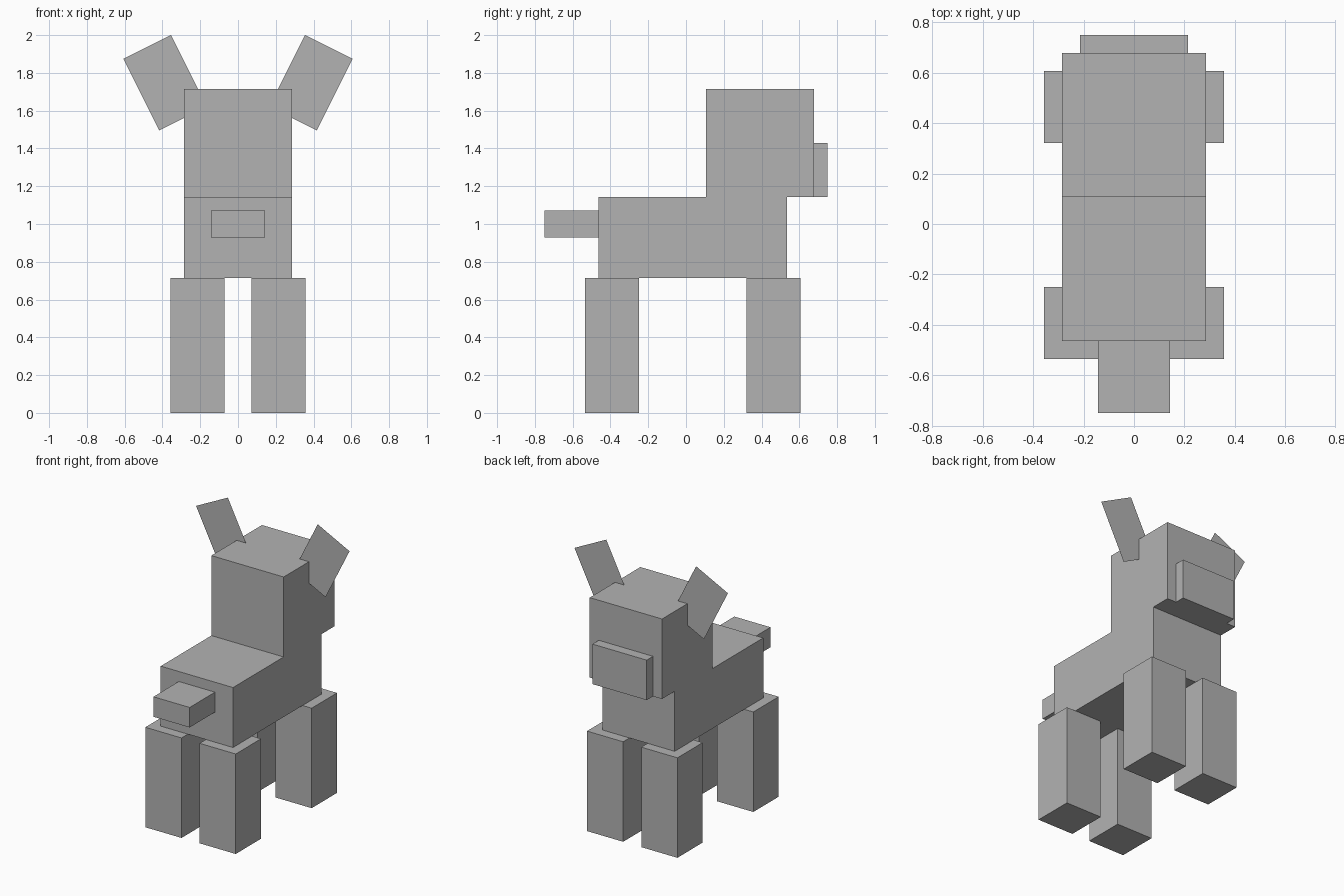
import bpy
import math

cube = bpy.data.objects.get("Cube")
if cube:
    bpy.data.objects.remove(cube, do_unlink=True)

U = 1 / 14  # modelling unit: the body is 14 units long

grey = bpy.data.materials.new("plain grey")
grey.use_nodes = True
colour = (0.45, 0.45, 0.45, 1)
grey.diffuse_color = colour
grey.node_tree.nodes["Principled BSDF"].inputs["Base Color"].default_value = colour


def finish(name):
    obj = bpy.context.object
    obj.name = obj.data.name = name
    obj.data.materials.append(grey)
    return obj


def box(name, x, y, z):
    """Box between (low, high) limits given in units."""
    spans = (x, y, z)
    bpy.ops.mesh.primitive_cube_add(size=1, location=[(a + b) / 2 * U for a, b in spans])
    bpy.context.object.scale = [(b - a) * U for a, b in spans]
    bpy.ops.object.transform_apply(location=False, rotation=False, scale=True)
    return finish(name)


# Torso, head, snout and tail
box("body", (-4, 4), (-6.5, 7.5), (10, 16))
box("head", (-4, 4), (1.5, 9.5), (16, 24))
box("snout", (-3, 3), (9.5, 10.5), (16, 20))
box("tail", (-2, 2), (-10.5, -6.5), (13, 15))

for side, s in (("left", 1), ("right", -1)):
    # Legs
    x = sorted((s, s * 5))
    box(f"tail_end_{side}_leg", x, (-7.5, -3.5), (0, 10))
    box(f"head_end_{side}_leg", x, (4.5, 8.5), (0, 10))

    # Paper-thin ear tilted outward through the middle of the head
    bpy.ops.mesh.primitive_plane_add(size=1, location=(s * 0.386, 5.5 * U, 1.748))
    ear = finish(f"{side}_ear")
    ear.scale = (0.281, 0.424, 1)
    ear.rotation_euler = (math.radians(90), s * math.radians(26.57), 0)
